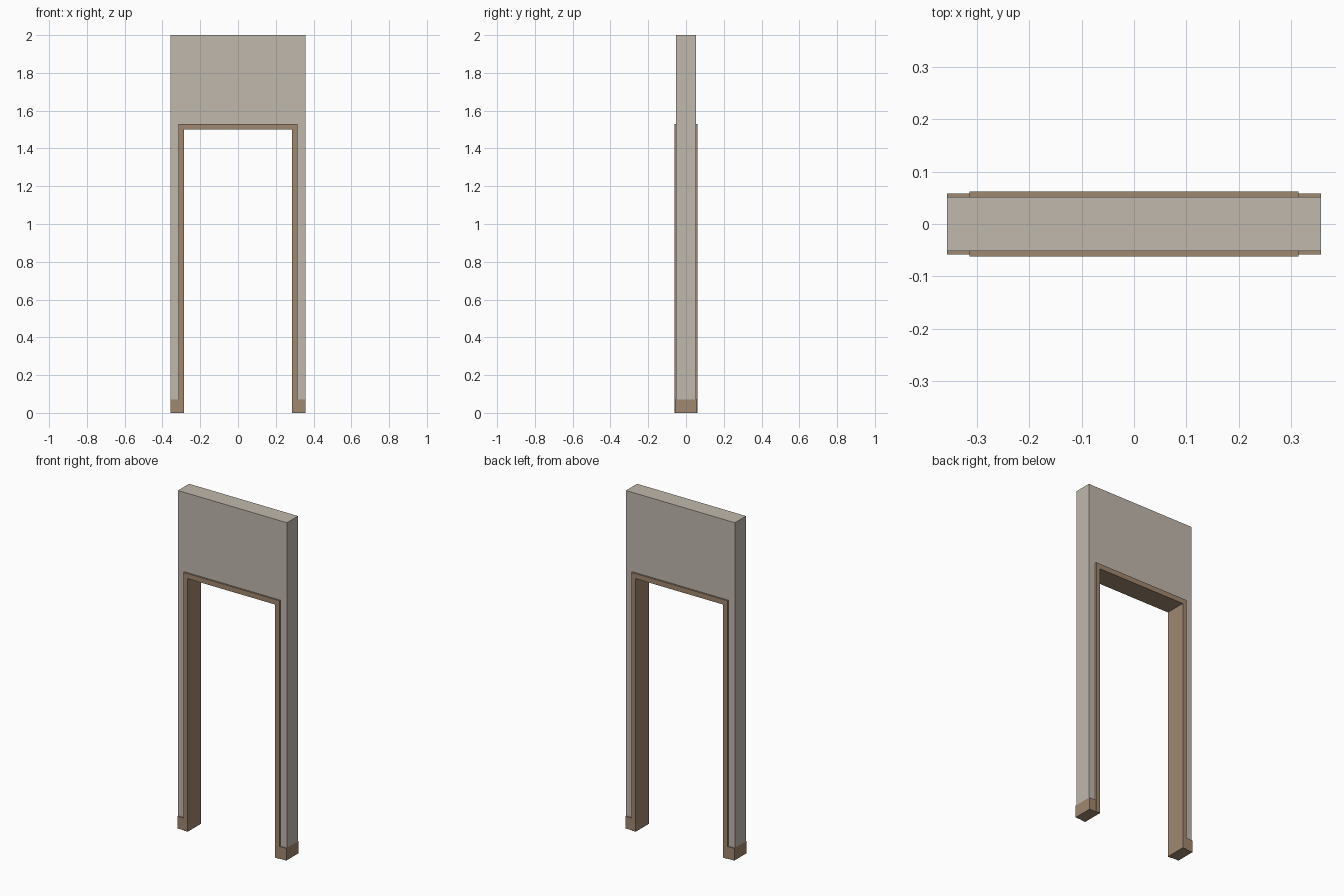
import bpy
import bmesh

cube = bpy.data.objects.get("Cube")
if cube:
    bpy.data.objects.remove(cube, do_unlink=True)


def make_material(name, rgb):
    mat = bpy.data.materials.new(name)
    mat.use_nodes = True
    color = (*rgb, 1.0)
    mat.diffuse_color = color
    mat.node_tree.nodes["Principled BSDF"].inputs["Base Color"].default_value = color
    return mat


def extrude_profile(name, outline, half_depth, mat):
    """Solid made from an x-z outline, extruded evenly about y = 0."""
    bm = bmesh.new()
    face = bm.faces.new([bm.verts.new((x, -half_depth, z)) for x, z in outline])
    ext = bmesh.ops.extrude_face_region(bm, geom=[face])
    moved = [g for g in ext["geom"] if isinstance(g, bmesh.types.BMVert)]
    bmesh.ops.translate(bm, verts=moved, vec=(0, 2 * half_depth, 0))
    bmesh.ops.recalc_face_normals(bm, faces=bm.faces)
    mesh = bpy.data.meshes.new(name)
    bm.to_mesh(mesh)
    bm.free()
    mesh.materials.append(mat)
    obj = bpy.data.objects.new(name, mesh)
    bpy.context.scene.collection.objects.link(obj)
    return obj


def arch(outer_x, outer_z, inner_x, inner_z, base):
    """Upside-down U outline: mirrored half profile."""
    half = [(inner_x, inner_z), (inner_x, base), (outer_x, base), (outer_x, outer_z)]
    return half + [(-x, z) for x, z in reversed(half)]


plaster = make_material("warm grey plaster", (0.527, 0.479, 0.418))
wood = make_material("brown wood", (0.352, 0.246, 0.162))

WALL_X, WALL_TOP = 0.357, 2.0
OPEN_X, OPEN_TOP = 0.314, 1.53
JAMB_X, JAMB_TOP = 0.287, 1.50
BASE_TOP = 0.072

# Wall around the doorway, standing on the skirting
extrude_profile("wall", arch(WALL_X, WALL_TOP, OPEN_X, OPEN_TOP, BASE_TOP), 0.052, plaster)

# Wooden lining of the doorway, slightly proud of the wall
extrude_profile("door_frame", arch(OPEN_X, OPEN_TOP, JAMB_X, JAMB_TOP, 0), 0.062, wood)

# Skirting at the foot of each pier
for side, s in (("left", 1), ("right", -1)):
    outline = [(s * OPEN_X, 0), (s * WALL_X, 0), (s * WALL_X, BASE_TOP), (s * OPEN_X, BASE_TOP)]
    extrude_profile(side + "_skirting", outline, 0.058, wood)
